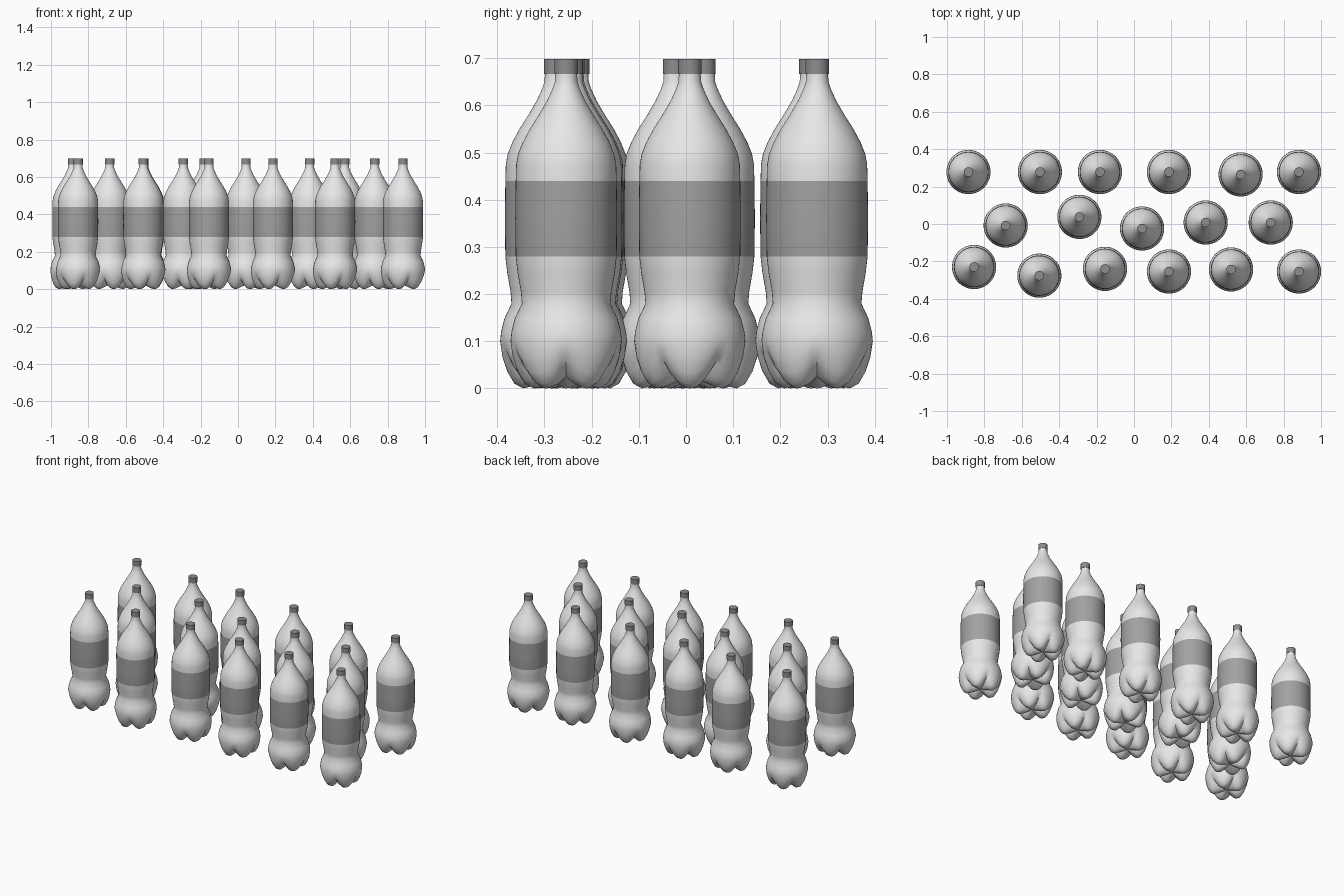
import bpy, bmesh, math

if "Cube" in bpy.data.objects:
    bpy.data.objects.remove(bpy.data.objects["Cube"])


def material(name, grey):
    m = bpy.data.materials.new(name)
    m.use_nodes = True
    m.diffuse_color = (grey, grey, grey, 1)
    m.node_tree.nodes["Principled BSDF"].inputs["Base Color"].default_value = (grey, grey, grey, 1)
    return m


plastic = material("clear_plastic", 0.8)
label = material("label_grey", 0.36)
cap_grey = material("cap_grey", 0.27)

SEGS, FEET = 60, 5

# Matching (radius, height) points down a foot and down the groove between feet
FOOT = [(.03, .014), (.055, .004), (.073, 0), (.09, .009), (.104, .033), (.114, .065), (.118, .1)]
GROOVE = [(.028, .025), (.048, .03), (.065, .038), (.083, .047), (.1, .062), (.111, .08), (.118, .1)]
# Round profile of the bottle above the base
UPPER = [(.116, .12), (.109, .148), (.094, .18), (.096, .205), (.103, .245), (.107, .28),
         (.108, .36), (.107, .44), (.106, .475), (.102, .497), (.092, .522), (.077, .55),
         (.058, .58), (.041, .609), (.029, .635), (.024, .65), (.023, .668)]


def lathe(name, rings, mats, pole=None):
    """Skin rings of (radius, height) functions of angle; optional bottom centre height."""
    bm = bmesh.new()
    loops = []
    for ring in rings:
        loop = []
        for i in range(SEGS):
            a = math.tau * i / SEGS
            r, z = ring(a)
            loop.append(bm.verts.new((r * math.cos(a), r * math.sin(a), z)))
        loops.append(loop)
    for lo, hi in zip(loops, loops[1:]):
        for i in range(SEGS):
            j = (i + 1) % SEGS
            bm.faces.new((lo[i], lo[j], hi[j], hi[i]))
    if pole is None:
        bm.faces.new(loops[0][::-1])
    else:
        c = bm.verts.new((0, 0, pole))
        for i in range(SEGS):
            bm.faces.new((c, loops[0][(i + 1) % SEGS], loops[0][i]))
    bm.faces.new(loops[-1])
    me = bpy.data.meshes.new(name)
    bm.to_mesh(me)
    bm.free()
    for m in mats:
        me.materials.append(m)
    for p in me.polygons:
        p.use_smooth = True
    me.set_sharp_from_angle(angle=math.radians(45))
    return me


def petal(foot, groove):
    """Ring that swings between a groove and a foot around the base."""
    def ring(a):
        w = abs(math.sin(a * FEET / 2)) ** 0.8
        return tuple(g + (f - g) * w for f, g in zip(foot, groove))
    return ring


def circle(point):
    return lambda a: point


# Bottle body with the label band coloured by height
rings = [petal(f, g) for f, g in zip(FOOT, GROOVE)] + [circle(p) for p in UPPER]
body_mesh = lathe("bottle_body", rings, [plastic, label], pole=.023)
for p in body_mesh.polygons:
    p.material_index = int(.28 < p.center.z < .44)

# Screw cap
cap_mesh = lathe("bottle_cap", [circle(p) for p in [(.025, .667), (.025, .698)]], [cap_grey])

# Three loose rows of bottles; the middle row is turned half way round
BACK = [(-.885, .278), (-.503, .278), (-.182, .278), (.187, .278), (.57, .265), (.882, .278)]
MIDDLE = [(-.686, -.008), (-.292, .038), (.043, -.024), (.383, .008), (.731, .008)]
FRONT = [(-.855, -.23), (-.506, -.276), (-.155, -.24), (.187, -.254), (.519, -.243), (.882, -.254)]

for row, spots, turn in (("back", BACK, 0), ("middle", MIDDLE, math.pi), ("front", FRONT, 0)):
    for n, (x, y) in enumerate(spots, 1):
        for part, me in (("bottle", body_mesh), ("cap", cap_mesh)):
            ob = bpy.data.objects.new(f"{row}_{part}_{n}", me)
            ob.location = (x, y, 0)
            ob.rotation_euler.z = turn
            bpy.context.collection.objects.link(ob)
